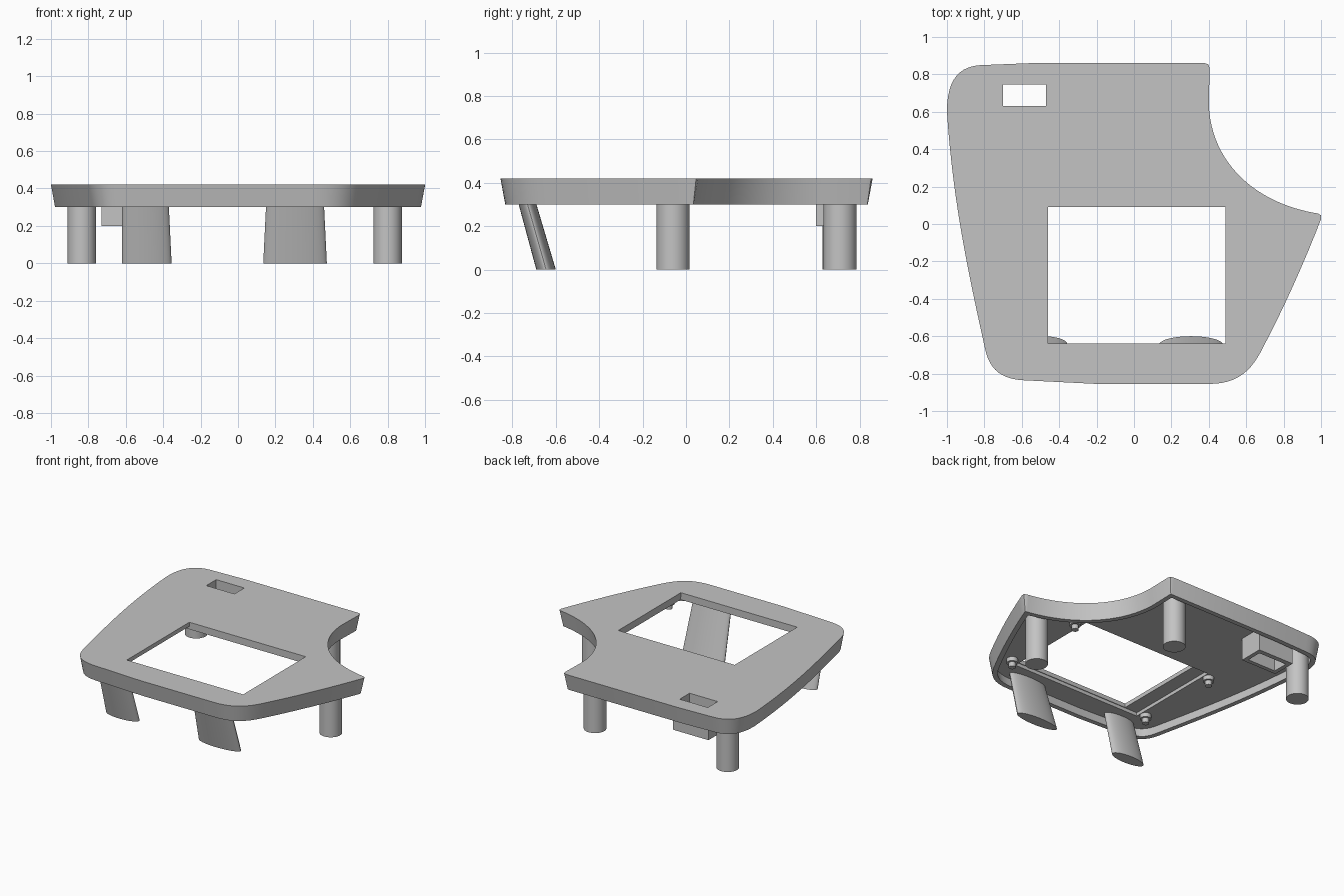
import bpy, bmesh, math
from mathutils import Vector
from mathutils.geometry import interpolate_bezier, intersect_point_line

if "Cube" in bpy.data.objects:
    bpy.data.objects.remove(bpy.data.objects["Cube"], do_unlink=True)

grey = bpy.data.materials.new("plain_grey")
grey.use_nodes = True
COLOUR = (0.55, 0.55, 0.55, 1)
grey.diffuse_color = COLOUR
grey.node_tree.nodes["Principled BSDF"].inputs["Base Color"].default_value = COLOUR
parts = []


def build(name, rings, walls, caps):
    """Solid from rings {key: (2D loop, z)}, walls joining two rings, flat caps with holes."""
    bm = bmesh.new()
    verts, edges = {}, {}
    for key, (loop, z) in rings.items():
        vs = [bm.verts.new((p[0], p[1], z)) for p in loop]
        verts[key] = vs
        edges[key] = [bm.edges.new((vs[i - 1], vs[i])) for i in range(len(vs))]
    for a, b in walls:
        a, b = verts[a], verts[b]
        for i in range(len(a)):
            bm.faces.new((a[i - 1], a[i], b[i], b[i - 1]))
    for cap in caps:
        if len(cap) == 1:
            bm.faces.new(verts[cap[0]])
        else:
            bmesh.ops.triangle_fill(bm, use_beauty=True, normal=(0, 0, 1),
                                    edges=[e for key in cap for e in edges[key]])
    bmesh.ops.recalc_face_normals(bm, faces=bm.faces)
    mesh = bpy.data.meshes.new(name)
    bm.to_mesh(mesh)
    bm.free()
    mesh.materials.append(grey)
    obj = bpy.data.objects.new(name, mesh)
    bpy.context.collection.objects.link(obj)
    parts.append(obj)


def loft(name, low, high, z0, z1):
    build(name, {"low": (low, z0), "high": (high, z1)}, [("low", "high")], [["low"], ["high"]])


def ellipse(cx, cy, rx, ry, n=40):
    return [(cx + rx * math.cos(math.tau * i / n), cy + ry * math.sin(math.tau * i / n))
            for i in range(n)]


def rect(x0, x1, y0, y1):
    return [(x0, y0), (x1, y0), (x1, y1), (x0, y1)]


def inset(loop, d):
    """Mitred inward offset of a clockwise loop."""
    out = []
    for i, p in enumerate(loop):
        e1 = (p - loop[i - 1]).normalized()
        e2 = (loop[(i + 1) % len(loop)] - p).normalized()
        n1, n2 = Vector((e1.y, -e1.x)), Vector((e2.y, -e2.x))
        out.append(p + (n1 + n2) * d / (1 + n1.dot(n2)))
    return out


def drop_crossed(loop, source, d):
    """Remove offset points that came too close to another side."""
    def gap(p):
        best = 9
        for i, b in enumerate(source):
            a = source[i - 1]
            t = intersect_point_line(p, a, b)[1]
            best = min(best, (p - a.lerp(b, min(1, max(0, t)))).length)
        return best
    return [p for p in loop if gap(p) > d * 0.97]


def round_corners(loop, r):
    """Soften every sharp turn of the loop."""
    out = []
    for i, p in enumerate(loop):
        e1 = (p - loop[i - 1]).normalized()
        e2 = (loop[(i + 1) % len(loop)] - p).normalized()
        if e1.dot(e2) < 0.7:
            a, b = p - e1 * r, p + e2 * r
            out += [a, (a + b) / 4 + p / 2, b]
        else:
            out.append(p)
    return out


# Outline of the cover: (handle, handle, end, steps); straight runs have one step
runs = [
    (None, None, (.405, .86), 1),
    (None, None, (.40, .64), 1),
    ((.41, .33), (.65, .10), (1.01, .052), 24),
    ((.91, -.21), (.8, -.45), (.69, -.66), 8),
    ((.63, -.78), (.56, -.855), (.40, -.855), 12),
    (None, None, (-.2, -.855), 1),
    (None, None, (-.6, -.835), 1),
    ((-.73, -.825), (-.78, -.76), (-.80, -.65), 12),
    ((-.9, -.2), (-.97, .15), (-1, .6), 14),
    ((-1, .78), (-.93, .85), (-.8, .85), 12),
]
sharp = [Vector((-.55, .86))]
for h1, h2, end, steps in runs:
    if steps == 1:
        sharp.append(Vector(end))
    else:
        pts = interpolate_bezier(sharp[-1], Vector(h1), Vector(h2), Vector(end), steps + 1)
        sharp += [q.to_2d() for q in pts[1:]]

# Tapered cover, hollow from below, with window, shallow window pocket and slot
RIM, ROOF, POCKET, TOP = .30, .365, .39, .42
TAPER, WALL = .022, .035
outer = round_corners(sharp, .028)
inner = drop_crossed(inset(sharp, TAPER + WALL), sharp, TAPER + WALL)
window = rect(-.46, .49, -.64, .09)
pocket = rect(-.565, .495, -.645, .095)
slot = rect(-.70, -.47, .63, .745)
build("cover", {
    "top": (outer, TOP), "rim": (inset(outer, TAPER), RIM),
    "lip": (inner, RIM), "ceiling": (inset(inner, -TAPER / 2), ROOF),
    "window_top": (window, TOP), "window_low": (window, POCKET),
    "pocket_top": (pocket, POCKET), "pocket_low": (pocket, ROOF),
    "slot_top": (slot, TOP), "slot_low": (slot, ROOF),
}, [("top", "rim"), ("lip", "ceiling"), ("window_top", "window_low"),
    ("pocket_top", "pocket_low"), ("slot_top", "slot_low")],
   [["top", "window_top", "slot_top"], ["rim", "lip"],
    ["ceiling", "pocket_low", "slot_low"], ["pocket_top", "window_low"]])

# Open housing under the slot
box = rect(-.73, -.44, .60, .78)
build("slot_housing", {
    "box_low": (box, .20), "box_top": (box, ROOF),
    "hole_low": (slot, .20), "hole_top": (slot, ROOF),
}, [("box_low", "box_top"), ("hole_low", "hole_top")],
   [["box_low", "hole_low"], ["box_top", "hole_top"]])

# Round posts
for name, x, y in (("back_right_post", -.835, .705), ("back_left_post", .245, .71),
                   ("side_left_post", .80, -.06)):
    ring = ellipse(x, y, .076, .076)
    loft(name, ring, ring, 0, ROOF + .005)

# Leaning elliptical front legs
for name, x0, r0, x1, r1 in (("front_right_leg", -.4875, .1325, -.4965, .1235),
                             ("front_left_leg", .305, .17, .305, .152)):
    loft(name, ellipse(x0, -.645, r0, .045), ellipse(x1, -.75, r1, .04), 0, ROOF + .005)

# Stepped mounting pegs around the window
for x in (-.605, .56):
    for y in (-.60, .055):
        for name, r, z0, z1 in (("peg_base", .038, .335, ROOF + .005),
                                ("peg_tip", .024, .302, .337)):
            ring = ellipse(x, y, r, r, 20)
            loft(name, ring, ring, z0, z1)

bpy.ops.object.select_all(action='DESELECT')
for obj in parts:
    obj.select_set(True)
bpy.context.view_layer.objects.active = parts[0]
bpy.ops.object.shade_smooth_by_angle(angle=math.radians(30))
